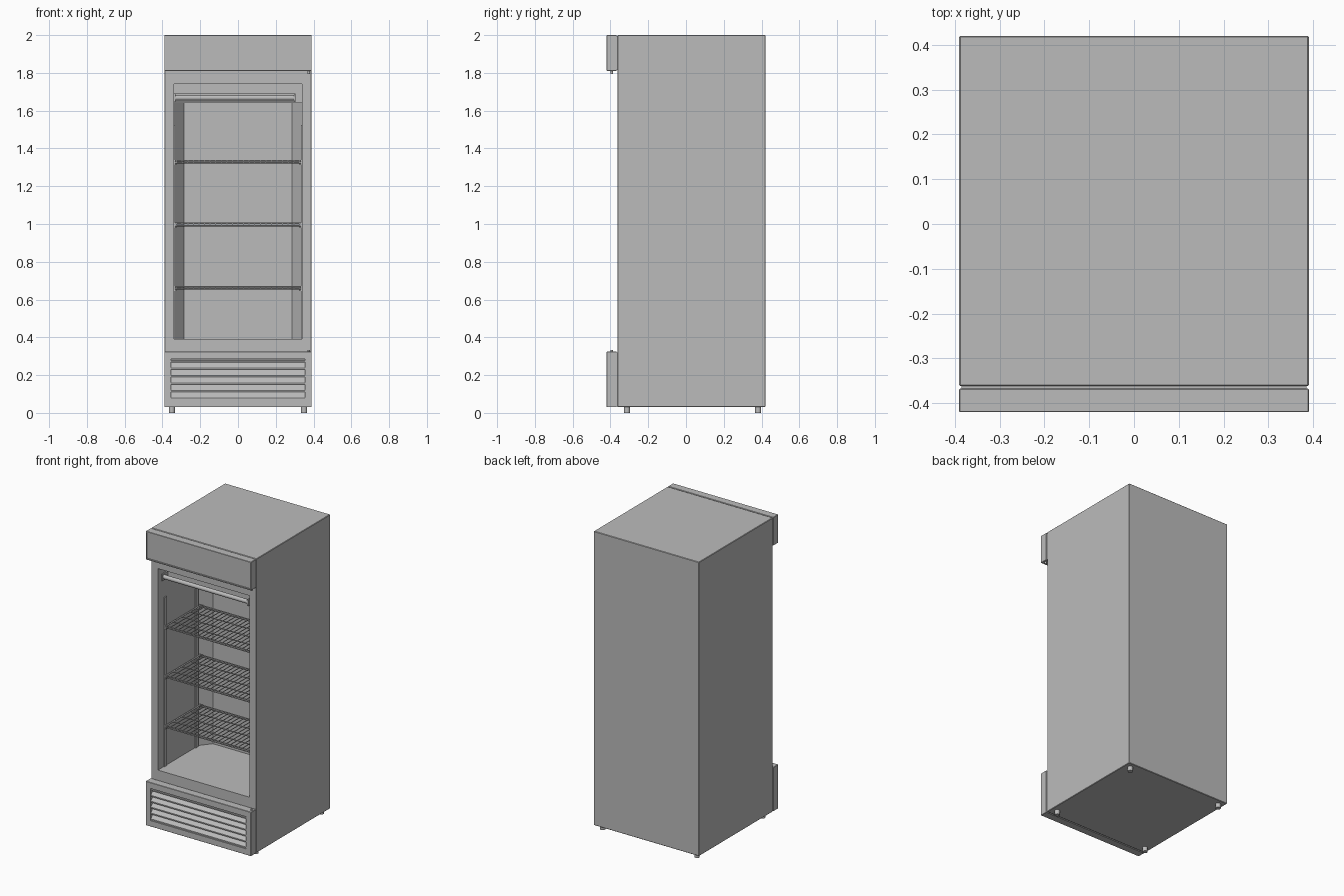
import bpy, bmesh, math
from mathutils import Vector

cube = bpy.data.objects.get("Cube")
if cube:
    bpy.data.objects.remove(cube, do_unlink=True)

grey = bpy.data.materials.new("light grey metal")
grey.use_nodes = True
COLOUR = (0.5, 0.5, 0.5, 1)
grey.diffuse_color = COLOUR
grey.node_tree.nodes["Principled BSDF"].inputs["Base Color"].default_value = COLOUR


def finish(name, bm):
    bmesh.ops.recalc_face_normals(bm, faces=bm.faces)
    mesh = bpy.data.meshes.new(name)
    bm.to_mesh(mesh)
    bm.free()
    mesh.materials.append(grey)
    obj = bpy.data.objects.new(name, mesh)
    bpy.context.collection.objects.link(obj)
    return obj


def add_box(bm, x, y, z):
    """Add a box spanning the three (low, high) ranges."""
    verts = bmesh.ops.create_cube(bm, size=1)["verts"]
    for v in verts:
        v.co = [r[0] if c < 0 else r[1] for c, r in zip(v.co, (x, y, z))]


def box(name, x, y, z, bevel=0):
    bm = bmesh.new()
    add_box(bm, x, y, z)
    if bevel:
        bmesh.ops.bevel(bm, geom=bm.edges[:], offset=bevel, segments=1, affect="EDGES")
    return finish(name, bm)


def add_rod(bm, a, b, radius, sides=6):
    a, b = Vector(a), Vector(b)
    d = b - a
    verts = bmesh.ops.create_cone(bm, cap_ends=True, segments=sides, radius1=radius,
                                  radius2=radius, depth=d.length)["verts"]
    turn = d.to_track_quat("Z", "Y")
    for v in verts:
        v.co = turn @ v.co + (a + b) / 2


def rod(name, a, b, radius, sides=16):
    bm = bmesh.new()
    add_rod(bm, a, b, radius, sides)
    obj = finish(name, bm)
    for p in obj.data.polygons:
        p.use_smooth = len(p.vertices) == 4
    return obj


def prism(name, points, offset):
    """Extrude a closed outline along an offset vector."""
    bm = bmesh.new()
    face = bm.faces.new([bm.verts.new(p) for p in points])
    new = bmesh.ops.extrude_face_region(bm, geom=[face])["geom"]
    bmesh.ops.translate(bm, vec=offset, verts=[g for g in new if isinstance(g, bmesh.types.BMVert)])
    return finish(name, bm)


def cut(obj, cutter):
    """Subtract the cutter, bake the result and remove the cutter."""
    cutter.hide_render = True
    mod = obj.modifiers.new("cut", "BOOLEAN")
    mod.operation, mod.solver, mod.object = "DIFFERENCE", "EXACT", cutter
    graph = bpy.context.evaluated_depsgraph_get()
    graph.update()
    mesh = bpy.data.meshes.new_from_object(obj.evaluated_get(graph))
    obj.modifiers.clear()
    obj.data = mesh
    bpy.data.objects.remove(cutter, do_unlink=True)


W, FRONT, BACK = 0.39, -0.362, 0.42     # cabinet half width and depth range
IN, FLOOR, CEIL = 0.34, 0.39, 1.64      # interior half width and heights
CORNER, REAR = 0.07, 0.14               # start and end of the rear corner chamfers

# Cabinet with a chamfered interior and a raised pocket for the lamp
cabinet = box("cabinet", (-W, W), (FRONT, BACK), (0.03, 2), 0.003)
plan = [(-IN, -0.5), (IN, -0.5), (IN, CORNER), (0.285, REAR), (-0.285, REAR), (-IN, CORNER)]
cut(cabinet, prism("interior_cutter", [(x, y, FLOOR) for x, y in plan], (0, 0, CEIL - FLOOR)))
cut(cabinet, box("pocket_cutter", (-IN, IN), (-0.5, -0.25), (CEIL - 0.05, 1.74)))

# Header panel with a thin raised rim
header = box("header_panel", (-W, W), (-0.42, -0.367), (1.81, 2), 0.002)
cut(header, box("header_cutter", (-0.383, 0.383), (-0.5, -0.414), (1.819, 1.991)))
box("header_joint", (-0.385, 0.385), (-0.368, FRONT + 0.002), (1.815, 1.995))

# Lower panel with a grille opening
kick = box("lower_panel", (-W, W), (-0.42, -0.367), (0.03, 0.325), 0.002)
cut(kick, box("grille_cutter", (-0.355, 0.355), (-0.5, -0.38), (0.07, 0.285)))
box("lower_joint", (-0.385, 0.385), (-0.368, FRONT + 0.002), (0.035, 0.32))

# Sloping grille slats
for i in range(6):
    z = 0.072 + i * 0.0395
    top = min(z + 0.038, 0.285)
    prism(f"grille_slat_{i + 1}",
          [(-0.355, -0.416, z), (-0.355, -0.416, z + 0.008),
           (-0.355, -0.388, top), (-0.355, -0.381, top), (-0.355, -0.388, z + 0.02)],
          (0.71, 0, 0))

# Hinge pins for the door opening
for name, z in (("upper", 1.805), ("lower", 0.325)):
    rod(f"{name}_hinge_pin", (0.375, -0.393, z - 0.01), (0.375, -0.393, z + 0.008), 0.007)

# Lamp tube and its end holders
rod("lamp_tube", (-0.335, -0.31, 1.668), (0.3, -0.31, 1.668), 0.014, 20)
for side, x in (("right", -0.339), ("left", 0.296)):
    box(f"{side}_lamp_holder", (x, x + 0.008), (-0.325, -0.249), (1.645, 1.69))
box("lamp_rail", (-0.335, 0.3), (-0.27, -0.249), (1.645, 1.69))

# Shelf support strips, front and rear on both walls
for side, s in (("left", 1), ("right", -1)):
    for name, y in (("front", -0.3), ("rear", 0.03)):
        xs = sorted((s * 0.333, s * 0.3405))
        box(f"{side}_{name}_support", xs, (y, y + 0.025), (FLOOR, 1.525))

# Wire shelves: long rails across, fine wires front to back
for i, z in enumerate((0.662, 0.997, 1.33)):
    bm = bmesh.new()
    y0, y1 = -0.3, 0.068
    for k in range(5):
        y = y0 + (y1 - y0) * k / 4
        add_rod(bm, (-0.333, y, z - 0.005), (0.333, y, z - 0.005), 0.004)
    for y in (y0, y1):
        add_rod(bm, (-0.333, y, z + 0.006), (0.333, y, z + 0.006), 0.004)
    for k in range(23):
        x = -0.325 + 0.65 * k / 22
        add_rod(bm, (x, y0 - 0.003, z + 0.002), (x, y1 + 0.003, z + 0.002), 0.003)
    for s in (-1, 1):
        add_rod(bm, (s * 0.331, y0, z), (s * 0.331, y1, z), 0.005)
        for y in (y0, 0.042):
            add_box(bm, sorted((s * 0.322, s * 0.338)), (y, y + 0.018), (z - 0.016, z - 0.006))
    finish(f"wire_shelf_{i + 1}", bm)

# Feet
for side, x in (("left", 0.35), ("right", -0.35)):
    for name, y in (("front", -0.312), ("rear", 0.382)):
        rod(f"{name}_{side}_foot", (x, y, 0), (x, y, 0.032), 0.016)
